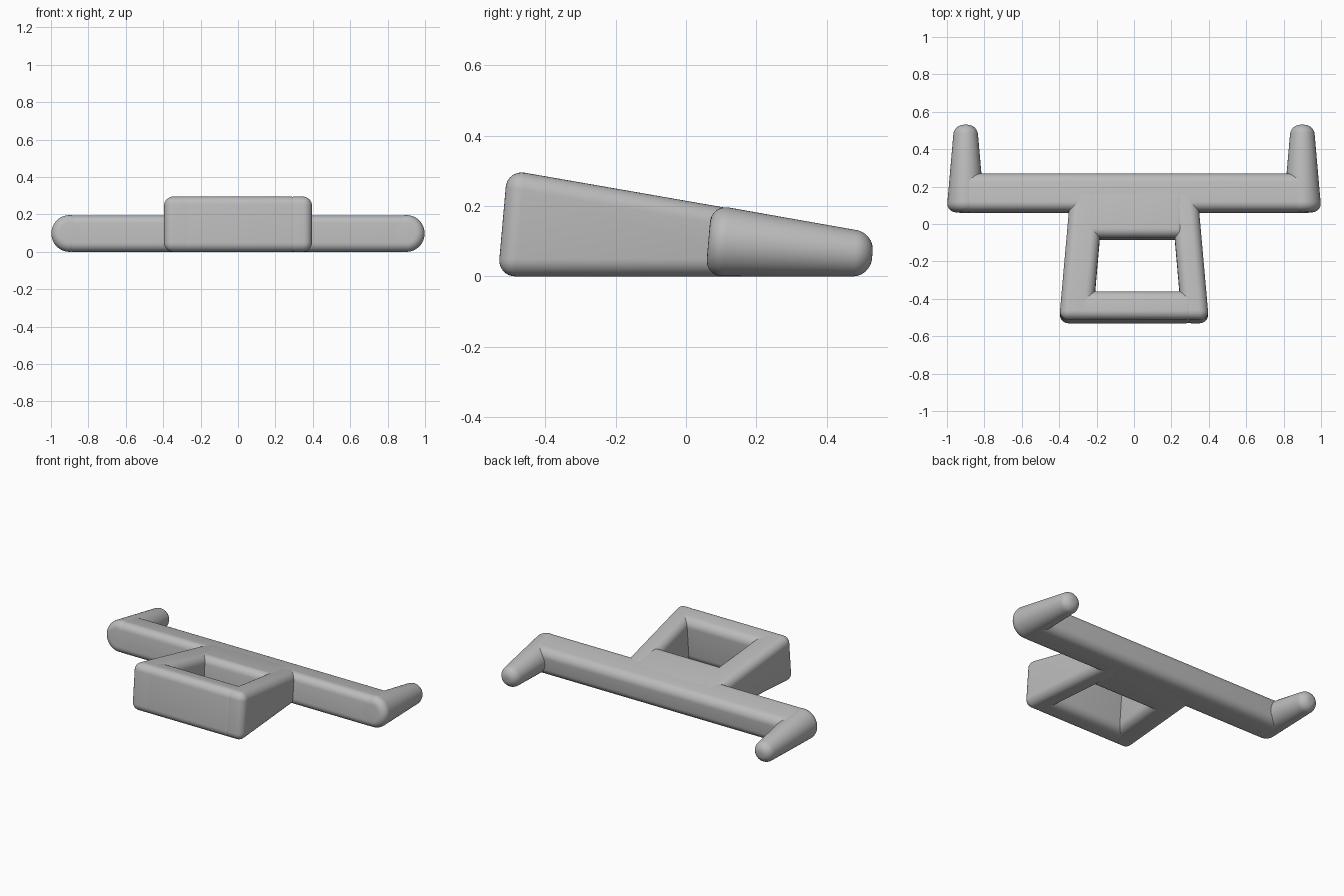
import bpy, bmesh, math

cube = bpy.data.objects.get("Cube")
if cube:
    bpy.data.objects.remove(cube, do_unlink=True)

TAPER = math.tan(math.radians(5))   # sides narrow towards the back
LEAN = TAPER                        # end faces lean back as they rise

grey = bpy.data.materials.new("plain grey")
grey.use_nodes = True
colour = (0.5, 0.5, 0.5, 1)
grey.diffuse_color = colour
grey.node_tree.nodes["Principled BSDF"].inputs["Base Color"].default_value = colour


def top(y):
    """Height of the sloping top plane."""
    return 0.215 - 0.174 * y


def place(x, y, high):
    """Put a corner on the ground or on the top plane, with the end lean."""
    y += LEAN * ((top(y) if high else 0) - 0.06)
    return (x, y, top(y) if high else 0)


def finish(name, bm, edges, radius):
    bmesh.ops.recalc_face_normals(bm, faces=bm.faces)
    bmesh.ops.bevel(bm, geom=edges, offset=radius, segments=8, profile=0.5,
                    affect='EDGES', clamp_overlap=True)
    mesh = bpy.data.meshes.new(name)
    bm.to_mesh(mesh)
    bm.free()
    mesh.materials.append(grey)
    obj = bpy.data.objects.new(name, mesh)
    bpy.context.collection.objects.link(obj)
    bpy.ops.object.select_all(action='DESELECT')
    obj.select_set(True)
    bpy.context.view_layer.objects.active = obj
    bpy.ops.object.shade_smooth_by_angle(angle=math.radians(30))
    return obj


def wedge_bar(name, plan, radius=0.05):
    """Rounded bar over a four-cornered plan, cut by the top plane."""
    bm = bmesh.new()
    low = [bm.verts.new(place(x, y, False)) for x, y in plan]
    high = [bm.verts.new(place(x, y, True)) for x, y in plan]
    bm.faces.new(low)
    bm.faces.new(high)
    for i in range(4):
        j = (i + 1) % 4
        bm.faces.new((low[i], low[j], high[j], high[i]))
    return finish(name, bm, bm.edges[:], radius)


def rectangle(x0, x1, y0, y1):
    return [(x0, y0), (x1, y0), (x1, y1), (x0, y1)]


def tapered_arm(name, x, y0, y1):
    """Round arm that narrows with the top plane, with softened ends."""
    bm = bmesh.new()
    bmesh.ops.create_cone(bm, cap_ends=True, segments=48,
                          radius1=1, radius2=1, depth=2)
    for v in bm.verts:
        y = y0 if v.co.z < 0 else y1
        r = top(y) / 2
        height = r + r * v.co.y
        v.co = (x + r * v.co.x, y + LEAN * (height - 0.06), height)
    rims = [e for e in bm.edges if any(len(f.verts) > 4 for f in e.link_faces)]
    return finish(name, bm, rims, 0.05)


# Front frame: two tapering sides, a front rail and a rear rail
FRONT, BACK = -0.53, 0.2
narrowing = TAPER * (BACK - FRONT)
for name, side, inner in (("right_side_rail", -1, 0.222), ("left_side_rail", 1, 0.257)):
    wedge_bar(name, [(side * 0.4, FRONT), (side * inner, FRONT),
                     (side * (inner - narrowing), BACK),
                     (side * (0.4 - narrowing), BACK)])
wedge_bar("front_rail", rectangle(-0.33, 0.33, FRONT, -0.375))
wedge_bar("rear_rail", rectangle(-0.27, 0.28, -0.085, BACK))

# Long crossbar with an arm pointing back at each end
wedge_bar("crossbar", rectangle(-0.93, 0.93, 0.06, 0.265))
for name, side in (("right_arm", -1), ("left_arm", 1)):
    tapered_arm(name, side * 0.9, 0.06, 0.53)
